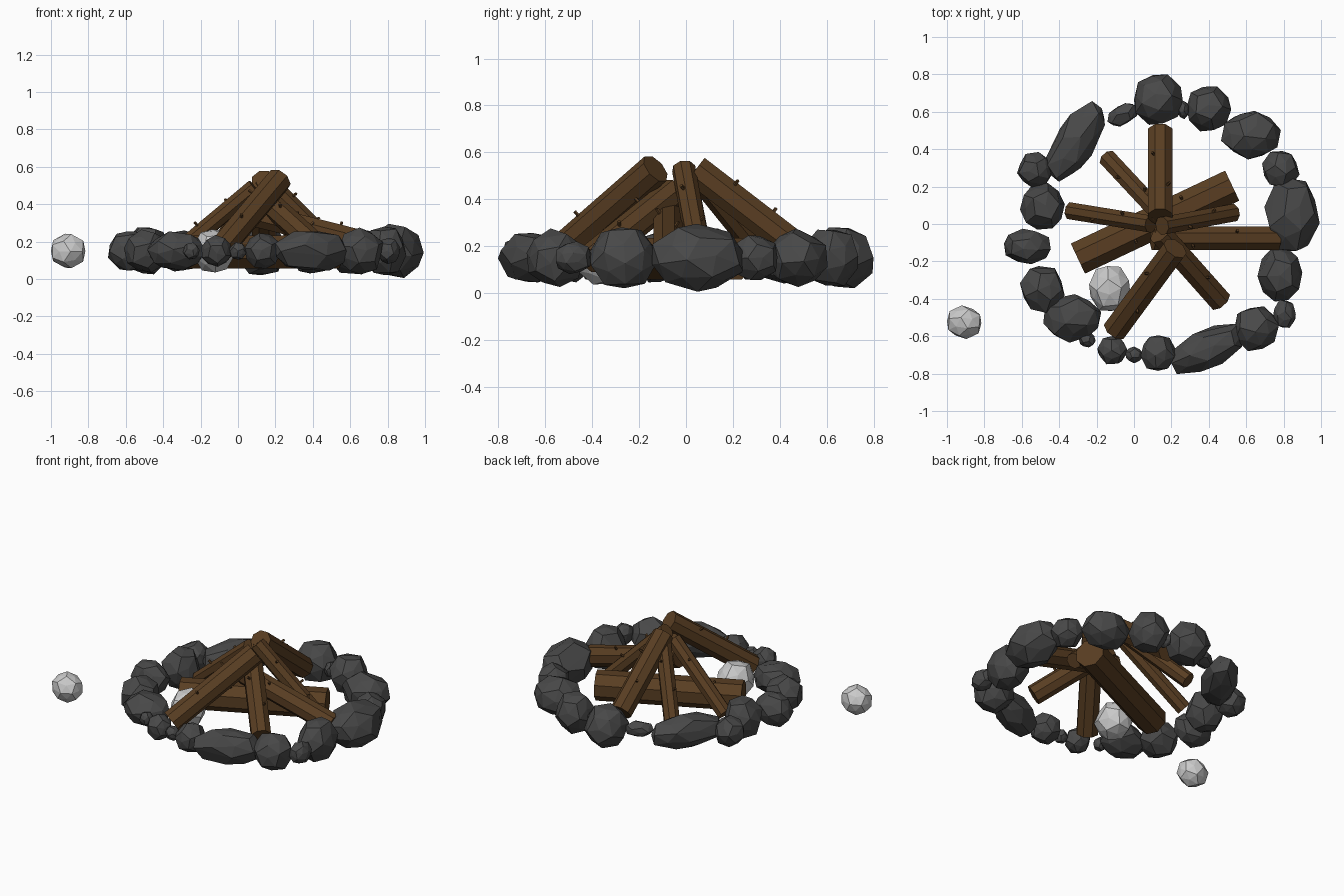
import bpy, bmesh, math, random
from mathutils import Vector, Matrix, Euler

if "Cube" in bpy.data.objects:
    bpy.data.objects.remove(bpy.data.objects["Cube"])

random.seed(7)


def material(name, color):
    m = bpy.data.materials.new(name)
    m.diffuse_color = (*color, 1)
    m.use_nodes = True
    m.node_tree.nodes["Principled BSDF"].inputs["Base Color"].default_value = m.diffuse_color
    return m


STONE = material("dark_stone", (0.065, 0.065, 0.065))
PALE = material("pale_stone", (0.6, 0.6, 0.6))
WOOD = material("wood", (0.1, 0.048, 0.016))


def finish(bm, name, mat):
    mesh = bpy.data.meshes.new(name)
    bmesh.ops.recalc_face_normals(bm, faces=bm.faces)
    bm.to_mesh(mesh)
    bm.free()
    mesh.materials.append(mat)
    ob = bpy.data.objects.new(name, mesh)
    bpy.context.collection.objects.link(ob)
    return ob


def rock(name, x, y, rx, ry, rz, turn=0, mat=STONE, rough=0.035, z=0.15):
    """Roughened, slightly domed dodecahedron, fitted to the given half sizes."""
    p = (1 + 5 ** 0.5) / 2
    pts = [Vector((a, b, c)) for a in (-1, 1) for b in (-1, 1) for c in (-1, 1)]
    for a in (-1, 1):
        for b in (-1, 1):
            u, v = a / p, b * p
            pts += [Vector((0, u, v)), Vector((u, v, 0)), Vector((v, 0, u))]
            # dome points over the pentagon centres
            for q in ((0, b * p, a), (b * p, a, 0), (a, 0, b * p)):
                pts.append(Vector(q).normalized() * 3 ** 0.5 * 0.9)
    spin = Euler([random.uniform(0, 6.28) for _ in range(3)]).to_matrix()
    pts = [spin @ (q * random.uniform(1 - rough, 1 + rough)) for q in pts]
    lo = [min(q[i] for q in pts) for i in range(3)]
    hi = [max(q[i] for q in pts) for i in range(3)]
    bm = bmesh.new()
    for q in pts:
        bm.verts.new([((q[i] - lo[i]) / (hi[i] - lo[i]) * 2 - 1) * r
                      for i, r in enumerate((rx, ry, rz))])
    bmesh.ops.convex_hull(bm, input=bm.verts)
    bmesh.ops.dissolve_limit(bm, angle_limit=math.radians(9),
                             verts=bm.verts, edges=bm.edges)
    bm.transform(Matrix.Translation((x, y, z)) @ Matrix.Rotation(math.radians(turn), 4, 'Z'))
    return finish(bm, name, mat)


def add_rod(bm, a, b, r, sides):
    d = b - a
    up = d.to_track_quat('Z', 'Y').to_matrix().to_4x4()
    m = Matrix.Translation((a + b) / 2) @ up @ Matrix.Rotation(math.pi / sides, 4, 'Z')
    bmesh.ops.create_cone(bm, cap_ends=True, segments=sides, radius1=r, radius2=r,
                          depth=d.length, matrix=m)


def log(name, a, b, r):
    """Eight-sided log with a few broken twig stubs."""
    a, b = Vector(a), Vector(b)
    bm = bmesh.new()
    add_rod(bm, a, b, r, 8)
    axis = (b - a).normalized()
    side = axis.cross(Vector((0, 0, 1))).normalized()
    top = side.cross(axis)
    for t, ang in ((0.35, 0.5), (0.7, -0.6)):
        out = top * math.cos(ang) + side * math.sin(ang)
        base = a.lerp(b, t)
        add_rod(bm, base + out * r * 0.8, base + out * (r + 0.02), 0.008, 5)
    return finish(bm, name, WOOD)


# Ring of stones: x, y, half sizes, turn about z
ring = [
    (0.13, 0.665, 0.13, 0.135, 0.13, 0), (0.40, 0.615, 0.12, 0.12, 0.12, 0),
    (0.265, 0.61, 0.03, 0.05, 0.05, 0), (-0.06, 0.585, 0.09, 0.05, 0.05, 30),
    (-0.31, 0.44, 0.23, 0.11, 0.11, 58), (-0.53, 0.29, 0.095, 0.095, 0.095, 0),
    (-0.49, 0.095, 0.12, 0.125, 0.125, 0), (-0.57, -0.12, 0.125, 0.095, 0.105, 0),
    (-0.49, -0.35, 0.12, 0.125, 0.115, 0), (-0.33, -0.505, 0.155, 0.13, 0.105, 0),
    (-0.25, -0.62, 0.045, 0.04, 0.045, 0), (-0.115, -0.675, 0.08, 0.075, 0.085, 0),
    (0, -0.70, 0.045, 0.045, 0.045, 0), (0.13, -0.69, 0.095, 0.095, 0.095, 0),
    (0.40, -0.665, 0.215, 0.105, 0.105, 25), (0.655, -0.56, 0.12, 0.12, 0.125, 0),
    (0.805, -0.48, 0.06, 0.075, 0.07, 0), (0.78, -0.27, 0.12, 0.145, 0.13, 0),
    (0.845, 0.05, 0.148, 0.195, 0.145, 0), (0.785, 0.295, 0.1, 0.095, 0.095, 0),
    (0.625, 0.475, 0.16, 0.13, 0.125, 0),
]
for i, s in enumerate(ring):
    rock(f"ring_stone_{i + 1}", *s)

# Two loose pale stones
rock("pale_stone_inner", -0.13, -0.345, 0.11, 0.12, 0.115, 0, PALE, 0.0)
rock("pale_stone_outer", -0.908, -0.525, 0.092, 0.09, 0.092, 0, PALE, 0.0)

# Log lying flat, then the ones leaning to the peak
log("flat_log", (-0.3, -0.185, 0.145), (0.525, 0.205, 0.145), 0.096)
log("low_log", (0.77, -0.075, 0.17), (0.1, -0.075, 0.34), 0.068)
log("leaning_log_back", (0.14, 0.495, 0.175), (0.14, 0.04, 0.525), 0.07)
log("leaning_log_back_left", (-0.14, 0.35, 0.13), (0.14, 0.05, 0.50), 0.051)
log("leaning_log_left", (-0.34, 0.07, 0.13), (0.09, 0.0, 0.49), 0.049)
log("leaning_log_right", (0.53, 0.06, 0.15), (0.15, -0.01, 0.53), 0.051)
log("leaning_log_front_right", (0.46, -0.41, 0.14), (0.14, -0.05, 0.43), 0.065)
log("leaning_log_front", (-0.1, -0.565, 0.15), (0.22, -0.13, 0.53), 0.07)
